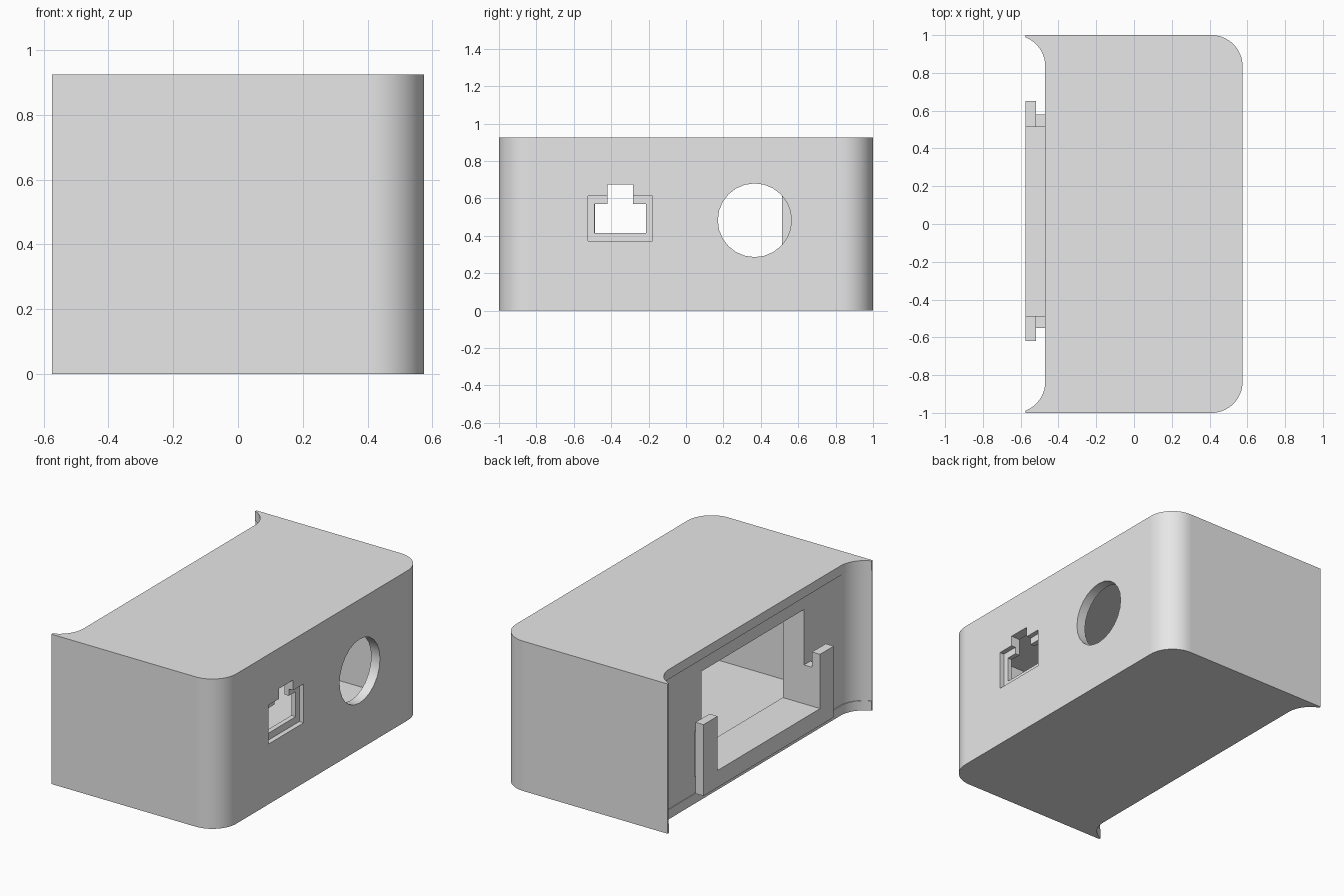
import bpy
import math
from mathutils import Vector

old = bpy.data.objects.get("Cube")
if old:
    bpy.data.objects.remove(old, do_unlink=True)

grey = bpy.data.materials.new("plain_grey")
grey.use_nodes = True
grey.diffuse_color = (0.8, 0.8, 0.8, 1)
grey.node_tree.nodes["Principled BSDF"].inputs["Base Color"].default_value = (0.8, 0.8, 0.8, 1)

HEIGHT = 0.925
WALL = 0.06
FRONT_X, BACK_X, TIP_X = 0.575, -0.47, -0.575
R = 0.165


def prism(name, pts, axis, lo, hi):
    """Extrude a 2D outline along z (outline in x, y) or along x (outline in y, z)."""
    def place(p, t):
        return (p[0], p[1], t) if axis == "z" else (t, p[0], p[1])
    n = len(pts)
    verts = [place(p, t) for t in (lo, hi) for p in pts]
    faces = [tuple(reversed(range(n))), tuple(range(n, 2 * n))]
    faces += [(i, (i + 1) % n, (i + 1) % n + n, i + n) for i in range(n)]
    mesh = bpy.data.meshes.new(name)
    mesh.from_pydata(verts, [], faces)
    mesh.materials.append(grey)
    obj = bpy.data.objects.new(name, mesh)
    bpy.context.collection.objects.link(obj)
    return obj


def activate(obj):
    bpy.ops.object.select_all(action="DESELECT")
    obj.select_set(True)
    bpy.context.view_layer.objects.active = obj


def cut(obj, cutter):
    mod = obj.modifiers.new("cut", "BOOLEAN")
    mod.operation = "DIFFERENCE"
    mod.solver = "EXACT"
    mod.object = cutter
    activate(obj)
    bpy.ops.object.modifier_apply(modifier=mod.name)
    bpy.data.objects.remove(cutter, do_unlink=True)


def soften(obj):
    """Smooth the curved walls and keep the large planes flat."""
    activate(obj)
    bpy.ops.object.shade_smooth_by_angle(angle=math.radians(30))
    for face in obj.data.polygons:
        if max(abs(c) for c in face.normal) > 0.9999:
            face.use_smooth = False


def arc(cx, cy, r, a0, a1, n=16):
    return [(cx + r * math.cos(a0 + (a1 - a0) * i / n),
             cy + r * math.sin(a0 + (a1 - a0) * i / n)) for i in range(n + 1)]


def rect(a0, a1, b0, b1):
    return [(a0, b0), (a1, b0), (a1, b1), (a0, b1)]


def mirrored(half):
    """Complete a half outline (y > 0) by mirroring in y."""
    return half + [(x, -y) for x, y in reversed(half)]


def case_outline(inset=0.0):
    """Rounded front corners, coved back corners ending in thin lips."""
    cx, cy, r = BACK_X - R, 1 - R, R + inset
    tip = math.acos((TIP_X - cx) / r)
    half = arc(FRONT_X - R, 1 - R, R, 0, math.pi / 2) + [(TIP_X, 1)]
    half += arc(cx, cy, r, tip, 0)
    return mirrored(half)


# Closed floor and lid
floor = prism("floor_plate", case_outline(), "z", 0, WALL)
lid = prism("lid_plate", case_outline(), "z", HEIGHT - WALL, HEIGHT)

# Hollow shell with a thick back panel set in slightly
INSET = 0.005
shell = prism("shell", case_outline(INSET), "z", WALL, HEIGHT - WALL)
inner_r = R - WALL
cavity = arc(FRONT_X - R, 1 - R, inner_r, 0, math.pi / 2) + [(-0.32, 1 - WALL)]
cut(shell, prism("cavity_cutter", mirrored(cavity), "z", -0.1, HEIGHT + 0.1))

# Back window
Y0, Y1, SILL = -0.487, 0.513, 0.205
cut(shell, prism("window_cutter", rect(Y0, Y1, SILL, 0.787), "x", -0.7, -0.2))

# Round port in the wall with the sockets
cut(shell, prism("port_cutter", arc(0.367, 0.483, 0.197, 0, 2 * math.pi, 24)[:-1],
                 "x", 0.45, 0.7))

# Stepped socket: shallow recess, then a through hole with a latch notch
cut(shell, prism("recess_cutter", rect(-0.525, -0.18, 0.372, 0.612), "x", 0.545, 0.7))
socket = [(-0.49, 0.415), (-0.215, 0.415), (-0.215, 0.57), (-0.283, 0.57),
          (-0.283, 0.675), (-0.42, 0.675), (-0.42, 0.57), (-0.49, 0.57)]
cut(shell, prism("socket_cutter", socket, "x", 0.45, 0.7))


# U-shaped mounting rail: narrow neck and wider outer flange
def u_outline(y0, y1, bottom, top):
    return [(y0, bottom), (y1, bottom), (y1, top), (Y1, top),
            (Y1, SILL), (Y0, SILL), (Y0, top), (y0, top)]


prism("rail_neck", u_outline(-0.55, 0.58, 0.165, 0.445), "x", -0.52, BACK_X + INSET)
prism("rail_flange", u_outline(-0.62, 0.65, 0.10, 0.54), "x", TIP_X, -0.52)

for part in (floor, lid, shell):
    soften(part)
